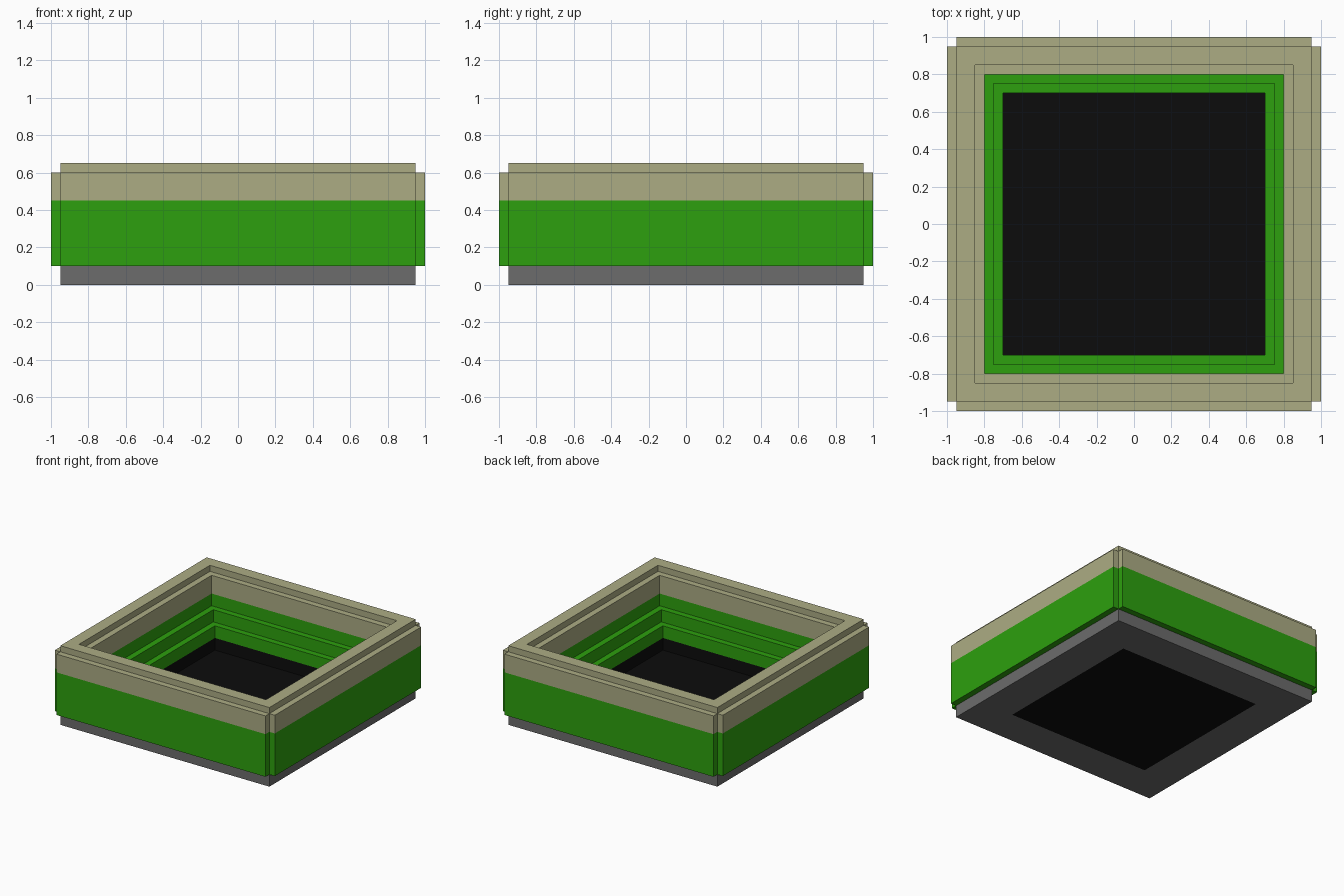
import bpy, bmesh, math
from mathutils import Matrix

if "Cube" in bpy.data.objects:
    bpy.data.objects.remove(bpy.data.objects["Cube"])


def material(name, rgb):
    m = bpy.data.materials.new(name)
    m.diffuse_color = (*rgb, 1.0)
    m.use_nodes = True
    m.node_tree.nodes["Principled BSDF"].inputs["Base Color"].default_value = m.diffuse_color
    return m


KHAKI, GREEN, GREY, BLACK = range(4)
MATS = [
    material("khaki", (0.413, 0.413, 0.231)),
    material("green", (0.026, 0.352, 0.0044)),
    material("grey", (0.150, 0.150, 0.150)),
    material("black", (0.0037, 0.0037, 0.0037)),
]


def loft(name, rings, colours, centre_y=0.0, turn=0.0):
    """Stack rectangular rings (half x, half y, z), one colour per band, caps first and last."""
    bm = bmesh.new()
    loops = []
    for hx, hy, z in rings:
        loops.append([bm.verts.new((sx * hx, centre_y + sy * hy, z))
                      for sx, sy in ((-1, -1), (1, -1), (1, 1), (-1, 1))])
    bm.faces.new(loops[0][::-1]).material_index = colours[0]
    for low, high, colour in zip(loops, loops[1:], colours[1:]):
        for i in range(4):
            j = (i + 1) % 4
            bm.faces.new((low[i], low[j], high[j], high[i])).material_index = colour
    bm.faces.new(loops[-1]).material_index = colours[-1]
    bm.transform(Matrix.Rotation(turn, 4, 'Z'))
    bmesh.ops.recalc_face_normals(bm, faces=bm.faces)
    mesh = bpy.data.meshes.new(name)
    bm.to_mesh(mesh)
    bm.free()
    for m in MATS:
        mesh.materials.append(m)
    obj = bpy.data.objects.new(name, mesh)
    bpy.context.collection.objects.link(obj)
    return obj


# Square basin: underside, outer wall, rim, then stepped inside down to the floor
profile = [
    (0.65, 0.00, BLACK),   # underside patch
    (0.95, 0.00, GREY),
    (0.95, 0.10, GREY),
    (0.95, 0.45, GREEN),
    (0.95, 0.65, KHAKI),
    (0.85, 0.65, KHAKI),
    (0.85, 0.60, KHAKI),
    (0.80, 0.60, KHAKI),
    (0.80, 0.45, KHAKI),
    (0.80, 0.35, GREEN),
    (0.75, 0.35, GREEN),
    (0.75, 0.25, GREEN),
    (0.70, 0.25, GREEN),
    (0.70, 0.15, GREEN),
    (0.70, 0.05, BLACK),   # floor
]
loft("basin", [(h, h, z) for h, z, c in profile], [c for h, z, c in profile] + [BLACK])

# Raised panel on each outer side, leaving notched corners
for k, side in enumerate(("front", "right", "back", "left")):
    loft(side + "_panel",
         [(0.95, 0.025, 0.10), (0.95, 0.025, 0.45), (0.95, 0.025, 0.60)],
         [GREEN, GREEN, KHAKI, KHAKI],
         centre_y=-0.975, turn=k * math.pi / 2)
